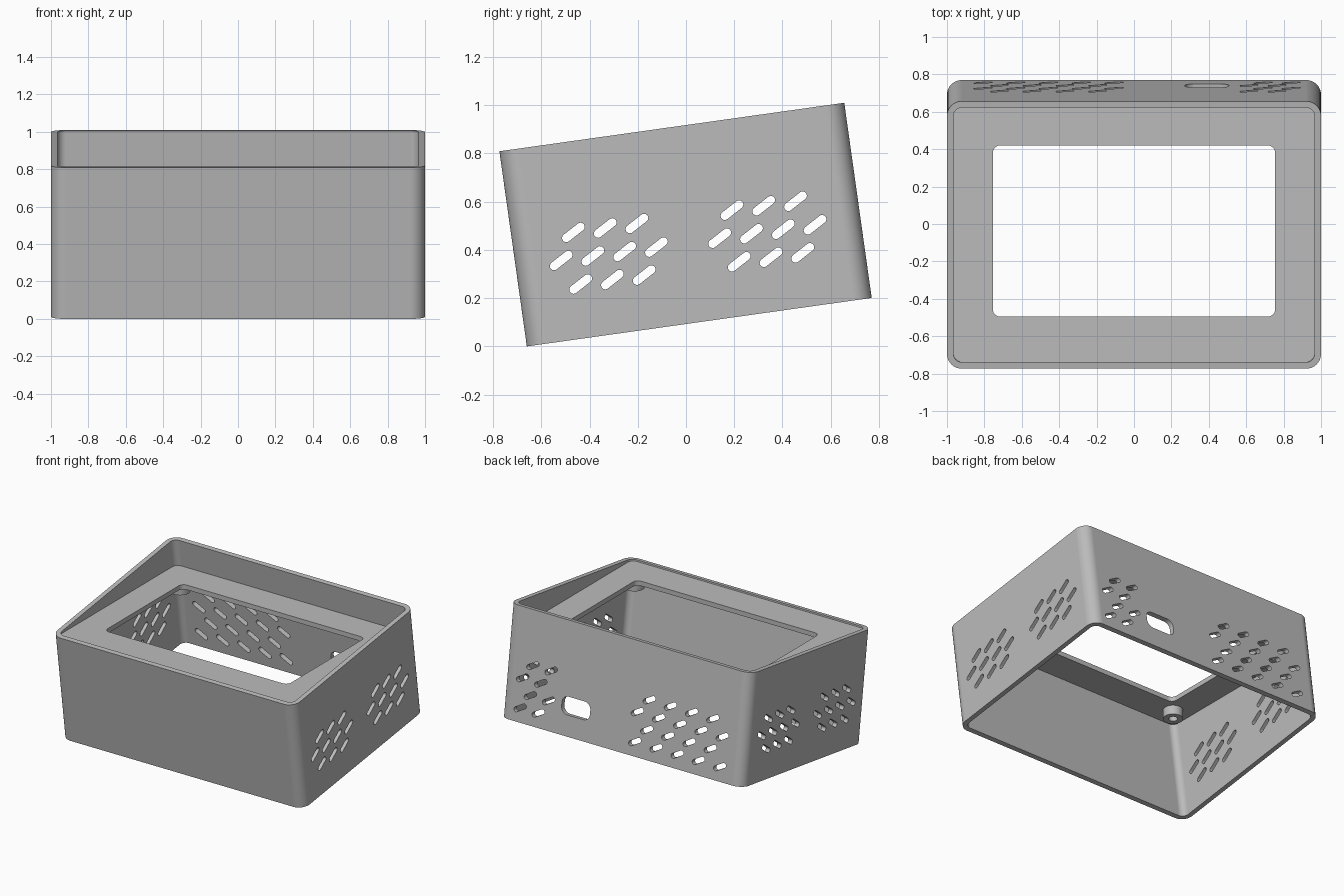
import bpy, bmesh
from math import sin, cos, pi, radians
from mathutils import Matrix, Vector

cube = bpy.data.objects.get("Cube")
if cube:
    bpy.data.objects.remove(cube, do_unlink=True)

TILT = radians(8)
ORIGIN = Vector((0, 0.055, 0.1))
HALF_W, HALF_D, HEIGHT, WALL, CORNER = 1.0, 0.722, 0.817, 0.035, 0.08

grey = bpy.data.materials.new("matte_grey")
grey.use_nodes = True
colour = (0.5, 0.5, 0.5, 1)
grey.diffuse_color = colour
grey.node_tree.nodes["Principled BSDF"].inputs["Base Color"].default_value = colour


def rounded_rect(cx, cy, hx, hy, r, angle=0, seg=12):
    """Counter-clockwise outline of a rounded rectangle."""
    pts = []
    for k, (sx, sy) in enumerate(((1, 1), (-1, 1), (-1, -1), (1, -1))):
        for i in range(seg + 1):
            a = (k + i / seg) * pi / 2
            x, y = sx * (hx - r) + r * cos(a), sy * (hy - r) + r * sin(a)
            pts.append((cx + x * cos(angle) - y * sin(angle),
                        cy + x * sin(angle) + y * cos(angle)))
    return pts


def finish(bm, name):
    bmesh.ops.remove_doubles(bm, verts=bm.verts, dist=1e-5)
    bmesh.ops.recalc_face_normals(bm, faces=bm.faces)
    mesh = bpy.data.meshes.new(name)
    bm.to_mesh(mesh)
    bm.free()
    mesh.materials.append(grey)
    obj = bpy.data.objects.new(name, mesh)
    bpy.context.collection.objects.link(obj)
    return obj


def frame(name, outer, inner, z0, z1):
    """Upright ring between two outlines with equal point counts."""
    bm = bmesh.new()
    loops = [[bm.verts.new((x, y, z)) for x, y in pts]
             for pts, z in ((outer, z0), (outer, z1), (inner, z1), (inner, z0))]
    n = len(outer)
    for a, b in zip(loops, loops[1:] + loops[:1]):
        for i in range(n):
            j = (i + 1) % n
            bm.faces.new((a[i], a[j], b[j], b[i]))
    return finish(bm, name)


def add_prism(bm, pts, place, d0, d1):
    """Closed prism; place(p, q, depth) gives the 3D point."""
    pts = [p for i, p in enumerate(pts)
           if (Vector(p) - Vector(pts[i - 1])).length > 1e-5]
    a, b = ([bm.verts.new(place(p, q, d)) for p, q in pts] for d in (d0, d1))
    bm.faces.new(a)
    bm.faces.new(b[::-1])
    for i in range(len(a)):
        bm.faces.new((a[i - 1], a[i], b[i], b[i - 1]))


def smooth(obj):
    bpy.ops.object.select_all(action='DESELECT')
    obj.select_set(True)
    bpy.context.view_layer.objects.active = obj
    bpy.ops.object.shade_smooth_by_angle(angle=radians(30))


# Tilted outer shell
shell = frame("case_shell",
              rounded_rect(0, 0, HALF_W, HALF_D, CORNER),
              rounded_rect(0, 0, HALF_W - WALL, HALF_D - WALL, CORNER - WALL),
              0, HEIGHT)

# Vent slots and cable port
cut = bmesh.new()


def through_sides(p, q, d):
    return (d, p, q)


def through_back(p, q, d):
    return (p, d, q)


def slot(p, q, angle, place, d0, d1):
    add_prism(cut, rounded_rect(p, q, 0.055, 0.0175, 0.0175, radians(angle), 5),
              place, d0, d1)


def slot_row(centre, height, count, pitch, angle, place, d0, d1):
    for i in range(count):
        slot(centre + (i - (count - 1) / 2) * pitch, height, angle, place, d0, d1)


for centre in (-0.332, 0.332):
    for row, count in enumerate((3, 4, 3)):
        slot_row(centre, 0.225 + row * 0.108, count, 0.133, 30, through_sides, -1.2, 1.2)
for row in range(4):
    height = 0.104 + row * 0.107
    even = row % 2 == 0
    slot_row(-0.457, height, 5 if even else 4, 0.175, 150, through_back, 0.62, 0.9)
    slot_row(0.765 if even else 0.69, height, 2, 0.15, 150, through_back, 0.62, 0.9)
add_prism(cut, rounded_rect(0.39, 0.217, 0.117, 0.065, 0.05), through_back, 0.62, 0.9)
cutter = finish(cut, "slot_cutter")
cutter.hide_render = True

boolean = shell.modifiers.new("slots", 'BOOLEAN')
boolean.operation = 'DIFFERENCE'
boolean.solver = 'EXACT'
boolean.object = cutter
bpy.context.view_layer.update()
evaluated = shell.evaluated_get(bpy.context.evaluated_depsgraph_get())
carved = bpy.data.meshes.new_from_object(evaluated)
shell.modifiers.clear()
shell.data = carved
bpy.data.objects.remove(cutter, do_unlink=True)
shell.matrix_world = Matrix.Translation(ORIGIN) @ Matrix.Rotation(TILT, 4, 'X')

# Level screen panel with its window
panel = frame("screen_panel",
              rounded_rect(0, -0.042, 0.98, 0.712, 0.06),
              rounded_rect(0, -0.0375, 0.755, 0.4575, 0.04),
              0.768, 0.803)
parts = [shell, panel]

# Screw bosses under the panel corners
for side, sx in (("left", 1), ("right", -1)):
    for end, sy in (("front", -1), ("back", 1)):
        x, y = sx * 0.825, -0.0375 + sy * 0.535
        parts.append(frame(f"{end}_{side}_screw_boss",
                           rounded_rect(x, y, 0.068, 0.068, 0.068),
                           rounded_rect(x, y, 0.03, 0.03, 0.03),
                           0.70, 0.775))

for part in parts:
    smooth(part)
    weighted = part.modifiers.new("flat_normals", 'WEIGHTED_NORMAL')
    weighted.keep_sharp = True
